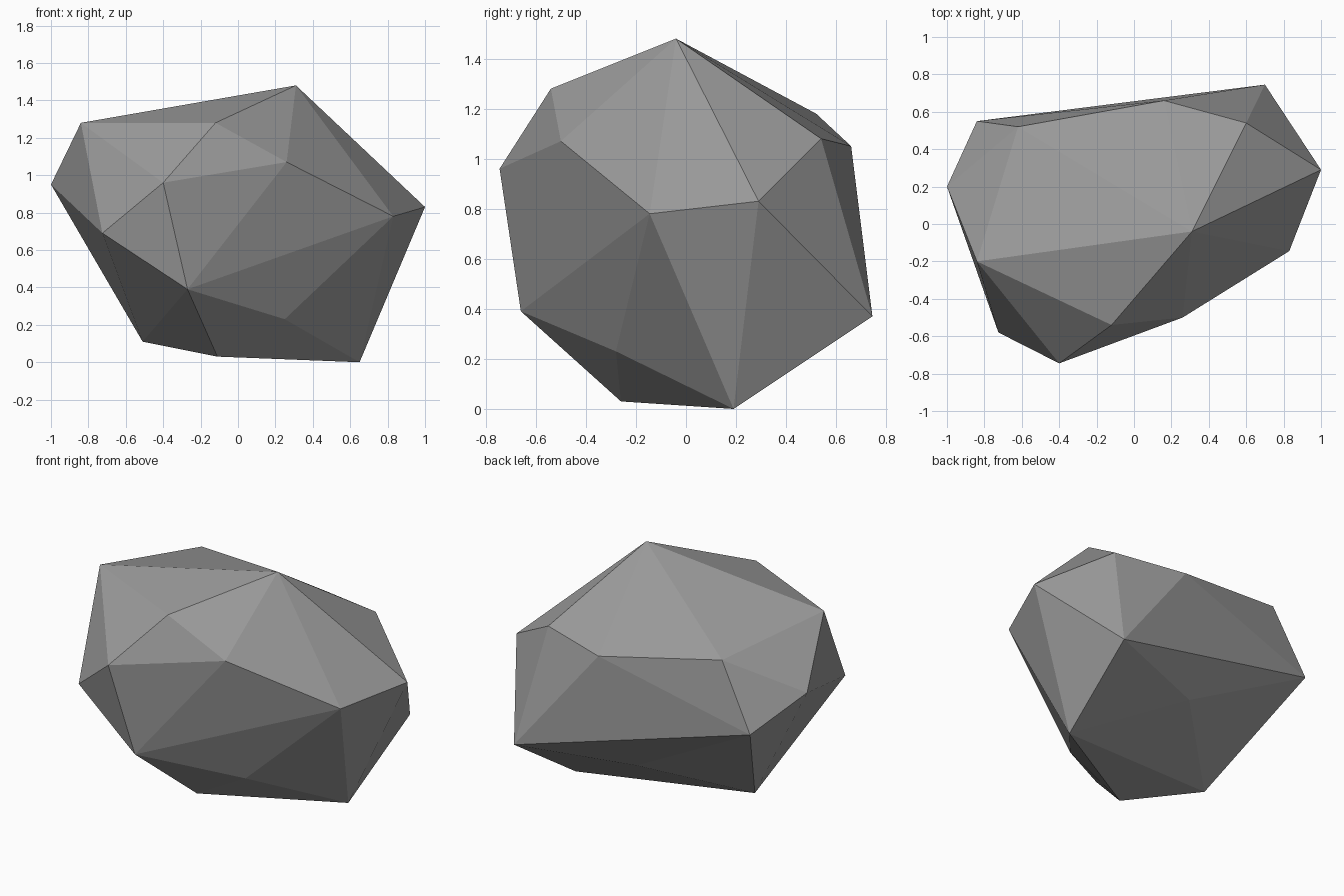
import bpy
import bmesh

# Remove the default cube only
default_cube = bpy.data.objects.get("Cube")
if default_cube:
    bpy.data.objects.remove(default_cube, do_unlink=True)


def make_material(name, colour):
    material = bpy.data.materials.new(name)
    material.use_nodes = True
    material.diffuse_color = colour
    for node in material.node_tree.nodes:
        if node.type == "BSDF_PRINCIPLED":
            node.inputs["Base Color"].default_value = colour
    return material


def make_faceted_stone(name, corners, material):
    """Wrap a convex, flat-shaded shell around the corner points."""
    shell = bmesh.new()
    for corner in corners:
        shell.verts.new(corner)
    hull = bmesh.ops.convex_hull(shell, input=shell.verts[:])
    loose = {item for key in ("geom_interior", "geom_unused")
             for item in hull[key] if isinstance(item, bmesh.types.BMVert)}
    bmesh.ops.delete(shell, geom=list(loose), context="VERTS")
    bmesh.ops.recalc_face_normals(shell, faces=shell.faces[:])
    for face in shell.faces:
        face.smooth = False

    mesh = bpy.data.meshes.new(name)
    shell.to_mesh(mesh)
    shell.free()
    mesh.materials.append(material)
    stone = bpy.data.objects.new(name, mesh)
    bpy.context.collection.objects.link(stone)
    return stone


# Crown of the rock: peak and upper shoulders
crown = [(.31, -.04, 1.48), (-.84, -.20, 1.28), (-.12, -.54, 1.28),
         (-.62, .52, 1.18), (.60, .54, 1.08), (.26, -.50, 1.07),
         (.16, .66, 1.05)]

# Waist: the widest ring of corners
waist = [(-1, .20, .95), (-.40, -.745, .96), (-.725, -.58, .69),
         (.83, -.145, .78), (1, .29, .83), (-.84, .55, .77)]

# Base: undercut corners down to the ground
base = [(-.27, -.66, .39), (.25, -.28, .23), (.70, .745, .37),
        (0, .50, .33), (-.51, .03, .11), (-.11, -.26, .03),
        (.65, .19, 0)]

stone_grey = make_material("stone grey", (.33, .33, .33, 1))
make_faceted_stone("rock", crown + waist + base, stone_grey)
